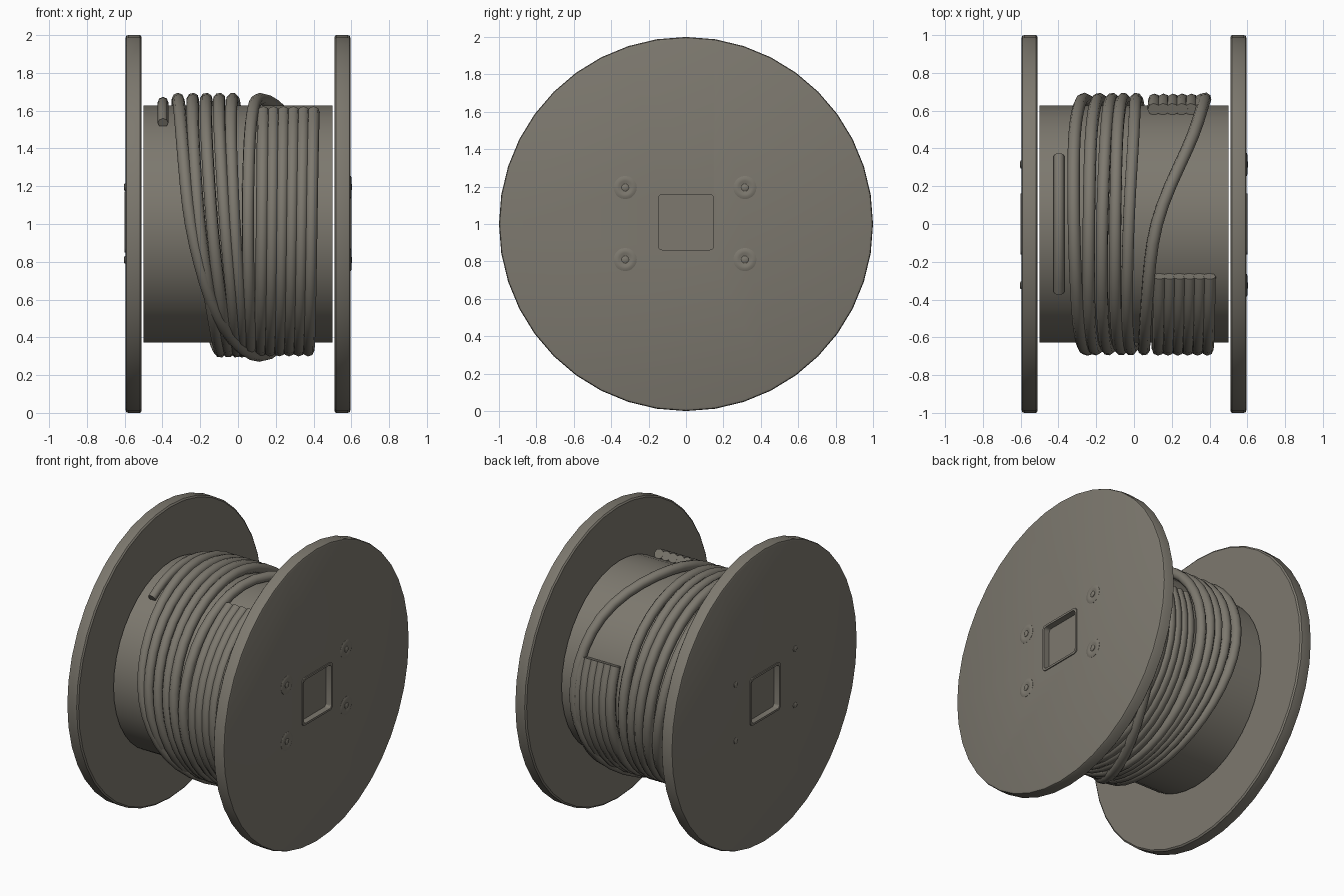
import bpy, bmesh, math
from mathutils import Vector

if "Cube" in bpy.data.objects:
    bpy.data.objects.remove(bpy.data.objects["Cube"])

mat = bpy.data.materials.new("weathered grey brown")
mat.diffuse_color = (0.205, 0.19, 0.158, 1)
mat.use_nodes = True
mat.node_tree.nodes["Principled BSDF"].inputs["Base Color"].default_value = mat.diffuse_color


def finish(ob, angle=35):
    ob.data.materials.clear()
    ob.data.materials.append(mat)
    bpy.ops.object.select_all(action='DESELECT')
    ob.select_set(True)
    bpy.context.view_layer.objects.active = ob
    bpy.ops.object.shade_smooth_by_angle(angle=math.radians(angle))
    return ob


def add_mesh(name, bm):
    bmesh.ops.recalc_face_normals(bm, faces=bm.faces[:])
    me = bpy.data.meshes.new(name)
    bm.to_mesh(me)
    bm.free()
    ob = bpy.data.objects.new(name, me)
    bpy.context.collection.objects.link(ob)
    return ob


def lathe(name, profile, cy=0.0, cz=1.0, n=40):
    """Turn (x, radius) points around an axis parallel to x, capped at both ends."""
    bm = bmesh.new()
    rings = []
    for x, r in profile:
        rings.append([bm.verts.new((x, cy - r * math.sin(2 * math.pi * i / n),
                                    cz + r * math.cos(2 * math.pi * i / n))) for i in range(n)])
    for a, b in zip(rings, rings[1:]):
        for i in range(n):
            j = (i + 1) % n
            bm.faces.new((a[i], a[j], b[j], b[i]))
    bm.faces.new(rings[0])
    bm.faces.new(rings[-1])
    return finish(add_mesh(name, bm))


def box(name, x0, x1, half, bevel):
    """Square block round the axle with rounded corners along x."""
    bm = bmesh.new()
    bmesh.ops.create_cube(bm, size=1)
    for v in bm.verts:
        v.co = Vector(((x0 + x1) / 2 + v.co.x * (x1 - x0), v.co.y * 2 * half, 1.01 + v.co.z * 2 * half))
    edges = [e for e in bm.edges if abs(e.verts[0].co.x - e.verts[1].co.x) > 1e-5]
    bmesh.ops.bevel(bm, geom=edges, offset=bevel, segments=3, profile=0.5, affect='EDGES')
    return add_mesh(name, bm)


def cut(ob, cutter):
    m = ob.modifiers.new("recess", 'BOOLEAN')
    m.operation = 'DIFFERENCE'
    m.object = cutter
    m.solver = 'EXACT'
    bpy.context.view_layer.objects.active = ob
    bpy.ops.object.modifier_apply(modifier=m.name)


def tube(name, pts, radius=0.033, cyclic=False):
    cu = bpy.data.curves.new(name, 'CURVE')
    cu.dimensions = '3D'
    cu.bevel_depth = radius
    cu.bevel_resolution = 2
    cu.use_fill_caps = True
    sp = cu.splines.new('POLY')
    sp.points.add(len(pts) - 1)
    for p, c in zip(sp.points, pts):
        p.co = (*c, 1)
    sp.use_cyclic_u = cyclic
    tmp = bpy.data.objects.new(name + "_path", cu)
    bpy.context.collection.objects.link(tmp)
    bpy.context.view_layer.update()
    me = bpy.data.meshes.new_from_object(tmp.evaluated_get(bpy.context.evaluated_depsgraph_get()))
    bpy.data.objects.remove(tmp)
    ob = bpy.data.objects.new(name, me)
    bpy.context.collection.objects.link(ob)
    return finish(ob, 50)


def polar(deg, x, r):
    """Angle runs from the top over the front and under the bottom."""
    a = math.radians(deg)
    return (x, -r * math.sin(a), 1 + r * math.cos(a))


# drum
lathe("drum", [(-0.5, 0.628), (0.5, 0.628)])

# flanges with square axle recess, rim plate, washers and bolts
for s, side in ((-1, "left"), (1, "right")):
    flange = lathe(side + "_flange", [(s * 0.51, 0.99), (s * 0.518, 1.0), (s * 0.582, 1.0),
                                      (s * 0.591, 0.996), (s * 0.595, 0.985)])
    xs = sorted((s * 0.585, s * 0.602))
    plate = box(side + "_axle_plate", xs[0], xs[1], 0.162, 0.025)
    xs = sorted((s * 0.56, s * 0.65))
    cutter = box("cutter", xs[0], xs[1], 0.148, 0.02)
    cutter.hide_render = True
    cut(flange, cutter)
    cut(plate, cutter)
    bpy.data.objects.remove(cutter)
    finish(flange)
    finish(plate)
    for y in (-0.325, 0.315):
        for z in (0.81, 1.195):
            if s > 0:
                lathe("washer", [(0.59, 0.062), (0.596, 0.062), (0.601, 0.05),
                                 (0.601, 0.036), (0.597, 0.026)], y, z, 20)
            lathe(side + "_bolt", [(s * 0.59, 0.02), (s * 0.6, 0.02), (s * 0.604, 0.013)], y, z, 12)

# main cable: one closed winding, x position at every 45 degrees of each turn
turns = [
    [-0.32, -0.30, -0.26, -0.12, 0.12, 0.33, 0.39, 0.33],   # loose outer turn
    [0.10, 0.06, 0.05, 0.06, 0.06, 0.04, 0.01, 0.00],
    [-0.03, -0.04, -0.02, 0.02, 0.03, 0.00, -0.06, -0.09],
    [-0.10, -0.10, -0.07, -0.02, 0.00, -0.05, -0.12, -0.15],
    [-0.17, -0.17, -0.14, -0.08, -0.04, -0.10, -0.19, -0.23],
    [-0.24, -0.24, -0.21, -0.13, -0.08, -0.16, -0.27, -0.32],
]
rise = [[0, 0, 0, 0.02, 0.04, 0.015, 0, 0], [0, 0, 0, 0.01, 0.015, 0, 0, 0]]
keys = []
for t, xs in enumerate(turns):
    keys += [(x, 0.662 + d) for x, d in zip(xs, rise[min(t, 1)])]
N = len(keys)
sub = 5
samples = []
for k in range(N):
    for j in range(sub):
        f = j / sub
        a, b = keys[k], keys[(k + 1) % N]
        samples.append((a[0] + (b[0] - a[0]) * f, a[1] + (b[1] - a[1]) * f))
M = len(samples)
for _ in range(4):
    samples = [tuple((samples[i - 1][c] + 2 * samples[i][c] + samples[(i + 1) % M][c]) / 4
                     for c in (0, 1)) for i in range(M)]
tube("main_cable", [polar(i * 45 / sub, x, r) for i, (x, r) in enumerate(samples)], cyclic=True)

# right-hand turns: open arcs that sink into the drum
for k in range(6):
    x0, x1 = 0.135 + 0.053 * k, 0.105 + 0.049 * k
    pts = []
    for i in range(31):
        f = i / 30
        pts.append(polar(25 + 267 * f, x0 + (x1 - x0) * f, 0.655 + 0.015 * math.sin(math.pi * f)))
    tube("cable_turn", pts)

# short cable piece on the left of the drum
tube("cable_end", [polar(-34 + 68 * i / 12, -0.397, 0.645) for i in range(13)], 0.028)
